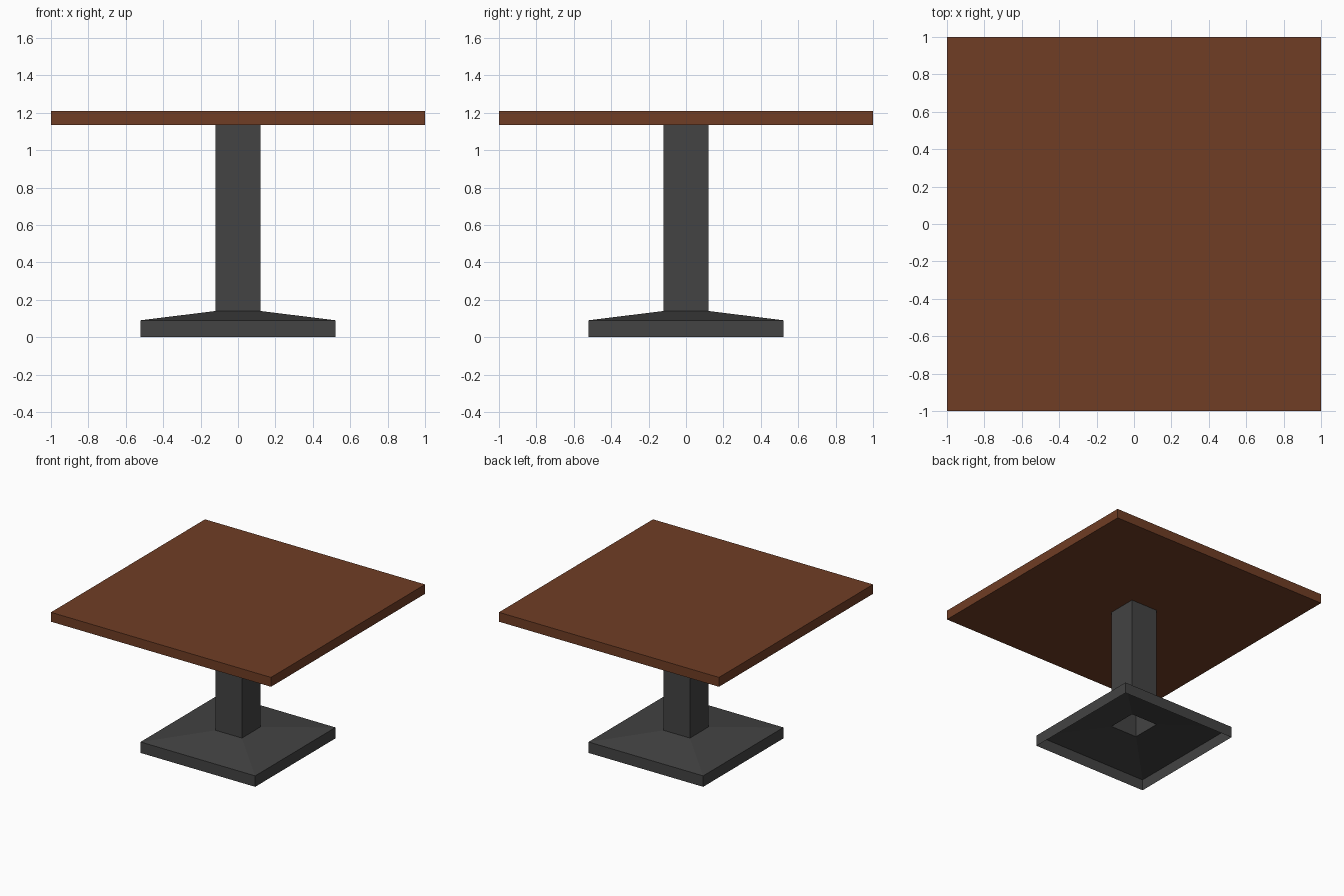
import bpy, bmesh

if "Cube" in bpy.data.objects:
    bpy.data.objects.remove(bpy.data.objects["Cube"])


def material(name, rgb):
    m = bpy.data.materials.new(name)
    m.diffuse_color = (*rgb, 1.0)
    m.use_nodes = True
    m.node_tree.nodes["Principled BSDF"].inputs["Base Color"].default_value = m.diffuse_color
    return m


def square_shell(name, levels, mat, bottom=False, top=False):
    """Stack of square rings (half width, height) joined by side walls."""
    bm = bmesh.new()
    rings = [[bm.verts.new((sx * h, sy * h, z))
              for sx, sy in ((-1, -1), (1, -1), (1, 1), (-1, 1))]
             for h, z in levels]
    for lo, hi in zip(rings, rings[1:]):
        for i in range(4):
            j = (i + 1) % 4
            bm.faces.new((lo[i], lo[j], hi[j], hi[i]))
    if bottom:
        bm.faces.new(rings[0][::-1])
    if top:
        bm.faces.new(rings[-1])
    mesh = bpy.data.meshes.new(name)
    bm.to_mesh(mesh)
    bm.free()
    mesh.materials.append(mat)
    obj = bpy.data.objects.new(name, mesh)
    bpy.context.collection.objects.link(obj)
    return obj


wood = material("brown wood", (0.162, 0.047, 0.018))
metal = material("dark grey metal", (0.056, 0.056, 0.056))

# Square table top
square_shell("table_top", [(1.0, 1.133), (1.0, 1.21)], wood, bottom=True, top=True)

# Hollow base plate and column, open underneath
square_shell("pedestal", [(0.521, 0.0), (0.521, 0.09), (0.12, 0.14), (0.12, 1.133)], metal)
